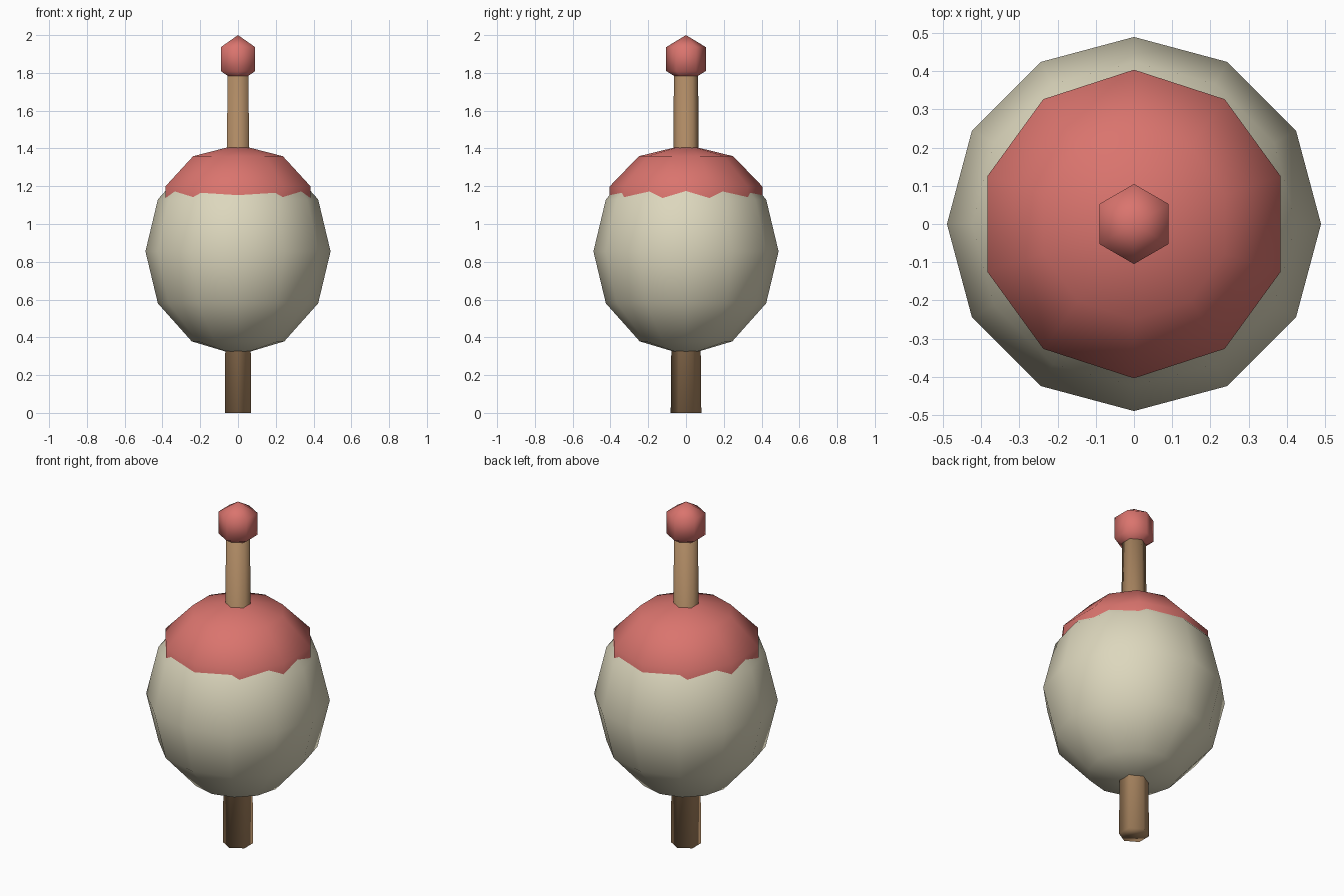
import bpy

cube = bpy.data.objects.get("Cube")
if cube:
    bpy.data.objects.remove(cube, do_unlink=True)


def material(name, rgb):
    mat = bpy.data.materials.new(name)
    mat.use_nodes = True
    colour = (*rgb, 1.0)
    mat.diffuse_color = colour
    mat.node_tree.nodes["Principled BSDF"].inputs["Base Color"].default_value = colour
    return mat


def finish(name, mat):
    obj = bpy.context.object
    obj.name = obj.data.name = name
    obj.data.materials.append(mat)
    bpy.ops.object.transform_apply(location=False, rotation=False, scale=True)
    bpy.ops.object.shade_smooth()
    return obj


def ball(name, mat, segments, rings, radius, half_height, z):
    bpy.ops.mesh.primitive_uv_sphere_add(
        segments=segments, ring_count=rings, radius=1, location=(0, 0, z))
    bpy.context.object.scale = (radius, radius, half_height)
    return finish(name, mat)


cream = material("cream", (0.72, 0.68, 0.51))
red = material("soft red", (0.70, 0.175, 0.155))
brown = material("wood brown", (0.42, 0.25, 0.125))

# Egg-shaped body and the glaze that dips into its top
ball("body", cream, 12, 6, 0.49, 0.55, 0.855)
ball("glaze_cap", red, 10, 5, 0.425, 0.32, 1.10)

# Tapered six-sided stick running through everything
STICK_TOP = 1.87
bpy.ops.mesh.primitive_cone_add(
    vertices=6, radius1=0.081, radius2=0.063, depth=STICK_TOP,
    location=(0, 0, STICK_TOP / 2))
finish("stick", brown)

# Small bead at the tip
ball("tip_bead", red, 6, 3, 0.121, 0.127, 1.873)
